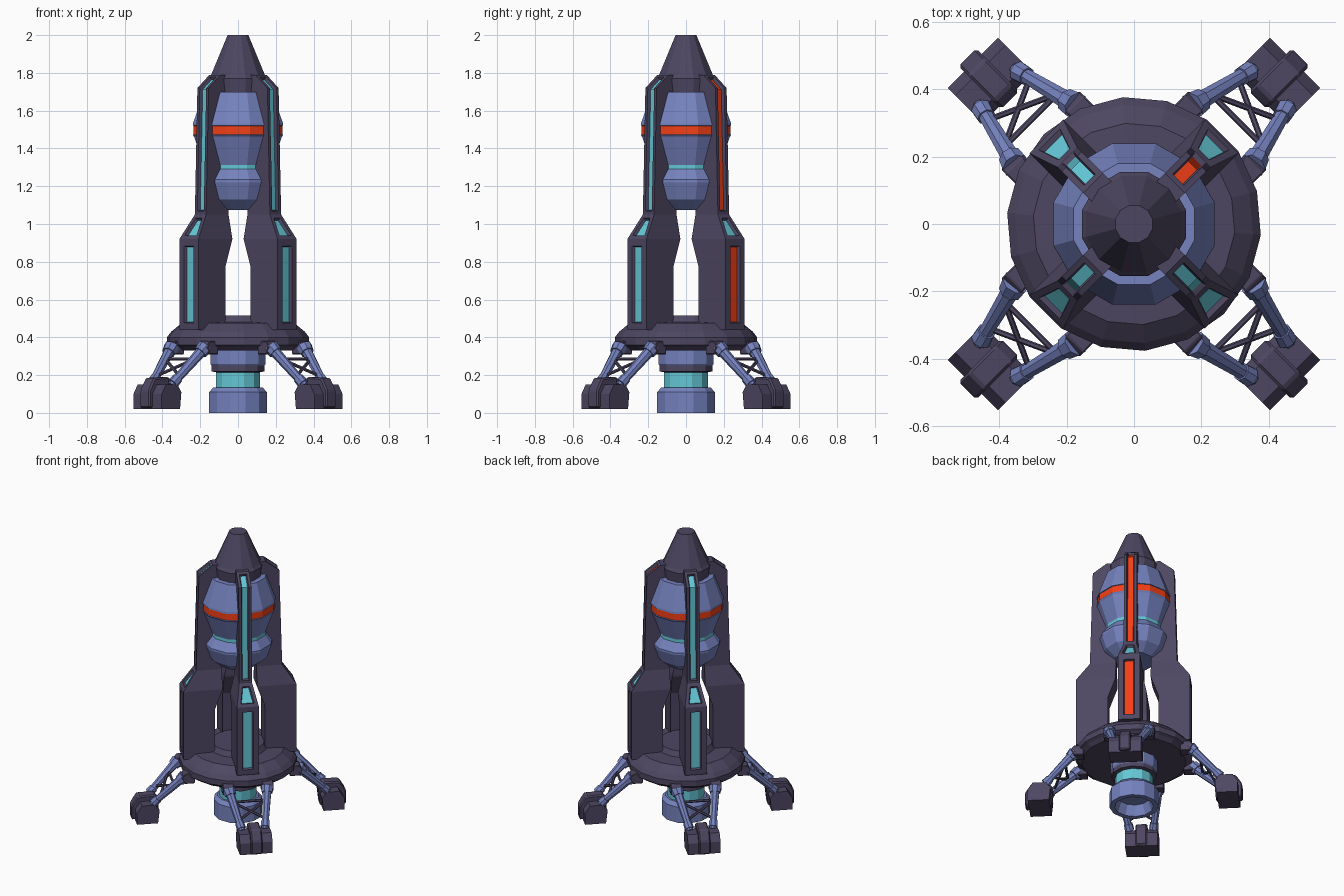
import bpy, bmesh, math
from mathutils import Vector, Matrix

if "Cube" in bpy.data.objects:
    bpy.data.objects.remove(bpy.data.objects["Cube"])


def material(name, rgb):
    m = bpy.data.materials.new(name)
    m.diffuse_color = (*rgb, 1)
    m.use_nodes = True
    m.node_tree.nodes["Principled BSDF"].inputs["Base Color"].default_value = m.diffuse_color
    return m


DARK = material("dark_hull", (0.075, 0.062, 0.12))
BLUE = material("blue_metal", (0.18, 0.225, 0.52))
TEAL = material("teal_glow", (0.13, 0.58, 0.68))
RED = material("orange_glow", (0.9, 0.05, 0.008))


def finish(bm, name, mats, angle=0.0):
    me = bpy.data.meshes.new(name)
    bm.to_mesh(me)
    bm.free()
    for m in mats:
        me.materials.append(m)
    ob = bpy.data.objects.new(name, me)
    ob.rotation_euler.z = angle
    bpy.context.collection.objects.link(ob)
    return ob


def lathe(name, profile, n, start_deg, mats, bands=()):
    """Faceted turned solid; bands maps profile segment -> material index."""
    bm = bmesh.new()
    rings = []
    for r, z in profile:
        rings.append([bm.verts.new((r * math.cos(a), r * math.sin(a), z))
                      for a in (math.radians(start_deg) + 2 * math.pi * i / n for i in range(n))])
    for s in range(len(rings) - 1):
        a, b = rings[s], rings[s + 1]
        for i in range(n):
            j = (i + 1) % n
            f = bm.faces.new((a[i], a[j], b[j], b[i]))
            f.material_index = dict(bands).get(s, 0)
    bm.faces.new(rings[0][::-1])
    bm.faces.new(rings[-1])
    bmesh.ops.recalc_face_normals(bm, faces=bm.faces)
    return finish(bm, name, mats)


def prism(name, profile, half_width, mat, angle, taper=0.0, v=0.0):
    """Radial (x, z) outline given thickness across y, edges bevelled."""
    bm = bmesh.new()
    sides = [[bm.verts.new((x, v + s * half_width, z)) for x, z in profile] for s in (-1, 1)]
    n = len(profile)
    bm.faces.new(sides[0])
    bm.faces.new(sides[1][::-1])
    for i in range(n):
        j = (i + 1) % n
        bm.faces.new((sides[0][i], sides[1][i], sides[1][j], sides[0][j]))
    bmesh.ops.recalc_face_normals(bm, faces=bm.faces)
    if taper:
        bmesh.ops.bevel(bm, geom=bm.edges[:], offset=taper, segments=1, affect='EDGES')
    return finish(bm, name, [mat], angle)


def rod(name, p, q, r1, r2, mat, angle, n=8):
    p, q = Vector(p), Vector(q)
    d = q - p
    bm = bmesh.new()
    mtx = Matrix.Translation((p + q) / 2) @ d.to_track_quat('Z', 'Y').to_matrix().to_4x4()
    mtx = mtx @ Matrix.Rotation(math.pi / n, 4, 'Z')
    bmesh.ops.create_cone(bm, cap_ends=True, segments=n, radius1=r1, radius2=r2,
                          depth=d.length, matrix=mtx)
    return finish(bm, name, [mat], angle)


def fin(name, angle, glow):
    # z, inner radius, outer radius, half thickness
    sections = [(0.44, .163, .368, .071), (0.78, .163, .368, .071), (0.92, .113, .368, .071),
                (1.05, .113, .281, .042), (1.72, .113, .262, .042), (1.79, .09, .172, .042)]
    bm = bmesh.new()
    rings = [[bm.verts.new(c) for c in ((a, -t, z), (b, -t, z), (b, t, z), (a, t, z))]
             for z, a, b, t in sections]
    outer = []
    for lo, hi in zip(rings, rings[1:]):
        for i in range(4):
            j = (i + 1) % 4
            f = bm.faces.new((lo[i], lo[j], hi[j], hi[i]))
            if i == 1:
                outer.append(f)
    bm.faces.new(rings[0][::-1])
    bm.faces.new(rings[-1])
    bm.normal_update()
    # recessed light channels on the outer edge
    for faces, rim, mi in ((outer[0:2], .036, 1), (outer[2:3], .022, 2), (outer[3:5], .018, 1)):
        bmesh.ops.inset_region(bm, faces=faces, thickness=rim, use_even_offset=True)
        bmesh.ops.inset_region(bm, faces=faces, thickness=.006, depth=-.016, use_even_offset=True)
        for f in faces:
            f.material_index = mi
    return finish(bm, name, [DARK, glow, TEAL], angle)


# nose, capsule, base and engine
lathe("nose_cone", [(.15, 1.69), (.16, 1.77), (.147, 1.79), (.057, 2.0)], 12, 15, [DARK])
lathe("capsule", [(.13, 1.075), (.195, 1.13), (.226, 1.22), (.226, 1.235), (.186, 1.29), (.186, 1.312),
                  (.24, 1.46), (.248, 1.472), (.243, 1.474), (.243, 1.52), (.248, 1.522),
                  (.246, 1.535), (.186, 1.70)], 12, 15, [BLUE, TEAL, RED], {4: 1, 8: 2})
lathe("base_disc", [(.25, .33), (.335, .33), (.36, .35), (.378, .36), (.378, .40), (.355, .43),
                    (.30, .475), (.19, .48), (.17, .515)], 18, 15, [DARK])
lathe("engine", [(.10, .07), (.125, 0), (.158, 0), (.158, .11), (.135, .135), (.121, .135),
                 (.121, .215), (.145, .22), (.145, .25), (.152, .26), (.152, .34)],
      12, 15, [BLUE, TEAL, DARK], {5: 1, 6: 2, 7: 2})

for k, corner in enumerate(("back_right", "back_left", "front_left", "front_right")):
    ang = math.radians(45 + 90 * k)
    fin("fin_" + corner, ang, RED if k == 0 else TEAL)

    # foot: wide shoe with a raised centre block
    prism("foot_" + corner, [(.54, .02), (.677, .02), (.677, .10), (.645, .15), (.56, .15), (.53, .11)],
          .106, DARK, ang)
    prism("foot_block_" + corner, [(.53, .025), (.70, .025), (.70, .12), (.66, .185), (.55, .19), (.52, .15)],
          .037, DARK, ang, .008)

    # paired struts with brackets and collars
    for s, side in ((-1, "a"), (1, "b")):
        tag = corner + "_" + side
        top, end = Vector((.375, s * .125, .345)), Vector((.575, s * .075, .145))
        prism("bracket_" + tag, [(.31, .31), (.375, .31), (.395, .35), (.375, .38), (.31, .38)],
              .036, DARK, ang, .004, s * .128)
        rod("strut_" + tag, top, end, .03, .021, BLUE, ang)
        rod("upper_collar_" + tag, top.lerp(end, -.02), top.lerp(end, .13), .042, .036, BLUE, ang)
        rod("lower_collar_" + tag, top.lerp(end, .8), top.lerp(end, .95), .028, .031, BLUE, ang)
        # cross braces
        other = Vector((1, -1, 1))
        rod("brace_" + tag, top.lerp(end, .3), top.lerp(end, .75) * other, .009, .009, DARK, ang, 6)
    left = Vector((.375, -.125, .345)).lerp(Vector((.575, -.075, .145)), .3)
    rod("crossbar_" + corner, left, left * Vector((1, -1, 1)), .009, .009, DARK, ang, 6)
